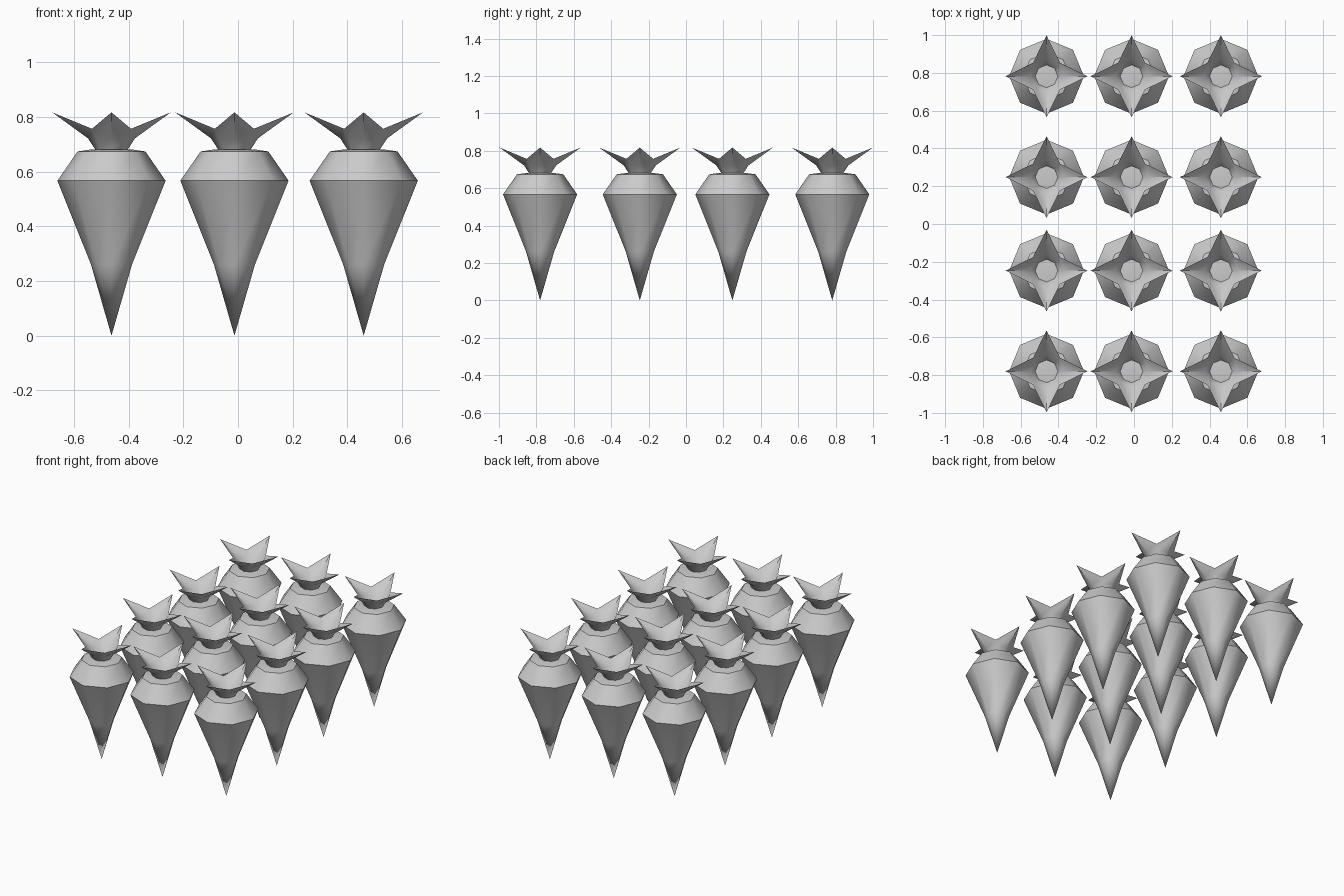
import bpy, bmesh
from math import cos, sin, pi, radians

if "Cube" in bpy.data.objects:
    bpy.data.objects.remove(bpy.data.objects["Cube"])

N = 8


def ring(bm, even, odd):
    """Eight vertices; even ones lie on the axes, odd ones on the diagonals. Each is (radius, z)."""
    return [bm.verts.new((p[0] * cos(i * 2 * pi / N), p[0] * sin(i * 2 * pi / N), p[1]))
            for i in range(N) for p in [odd if i % 2 else even]]


def bridge(bm, a, b):
    for i in range(N):
        j = (i + 1) % N
        bm.faces.new((a[i], a[j], b[j], b[i]))


def finish(bm, name):
    bmesh.ops.recalc_face_normals(bm, faces=bm.faces)
    mesh = bpy.data.meshes.new(name)
    bm.to_mesh(mesh)
    bm.free()
    return mesh


def root_mesh():
    bm = bmesh.new()
    tip = bm.verts.new((0, 0, 0))
    rings = [ring(bm, p, p) for p in [(0.075, 0.26), (0.198, 0.567), (0.124, 0.674), (0.07, 0.682)]]
    for i in range(N):
        bm.faces.new((tip, rings[0][(i + 1) % N], rings[0][i]))
    for a, b in zip(rings, rings[1:]):
        bridge(bm, a, b)
    bm.faces.new(rings[-1])
    return finish(bm, "root")


def leaves_mesh():
    # open four-pointed bowl of leaves
    bm = bmesh.new()
    base = ring(bm, (0.06, 0.682), (0.06, 0.682))
    mid = ring(bm, (0.086, 0.722), (0.08, 0.717))
    rim = ring(bm, (0.217, 0.817), (0.101, 0.757))
    bridge(bm, base, mid)
    bridge(bm, mid, rim)
    bm.faces.new(base[::-1])
    return finish(bm, "leaves")


# Planted grid: 3 columns by 4 rows
meshes = [root_mesh(), leaves_mesh()]
for x in (-0.463, -0.013, 0.46):
    for y in (-0.78, -0.247, 0.248, 0.782):
        for mesh in meshes:
            ob = bpy.data.objects.new("carrot_" + mesh.name, mesh)
            ob.location = (x, y, 0)
            bpy.context.collection.objects.link(ob)

# Soft sides, crisp shoulders
for mesh in meshes:
    mesh.polygons.foreach_set("use_smooth", [True] * len(mesh.polygons))
    mesh.set_sharp_from_angle(angle=radians(46))
